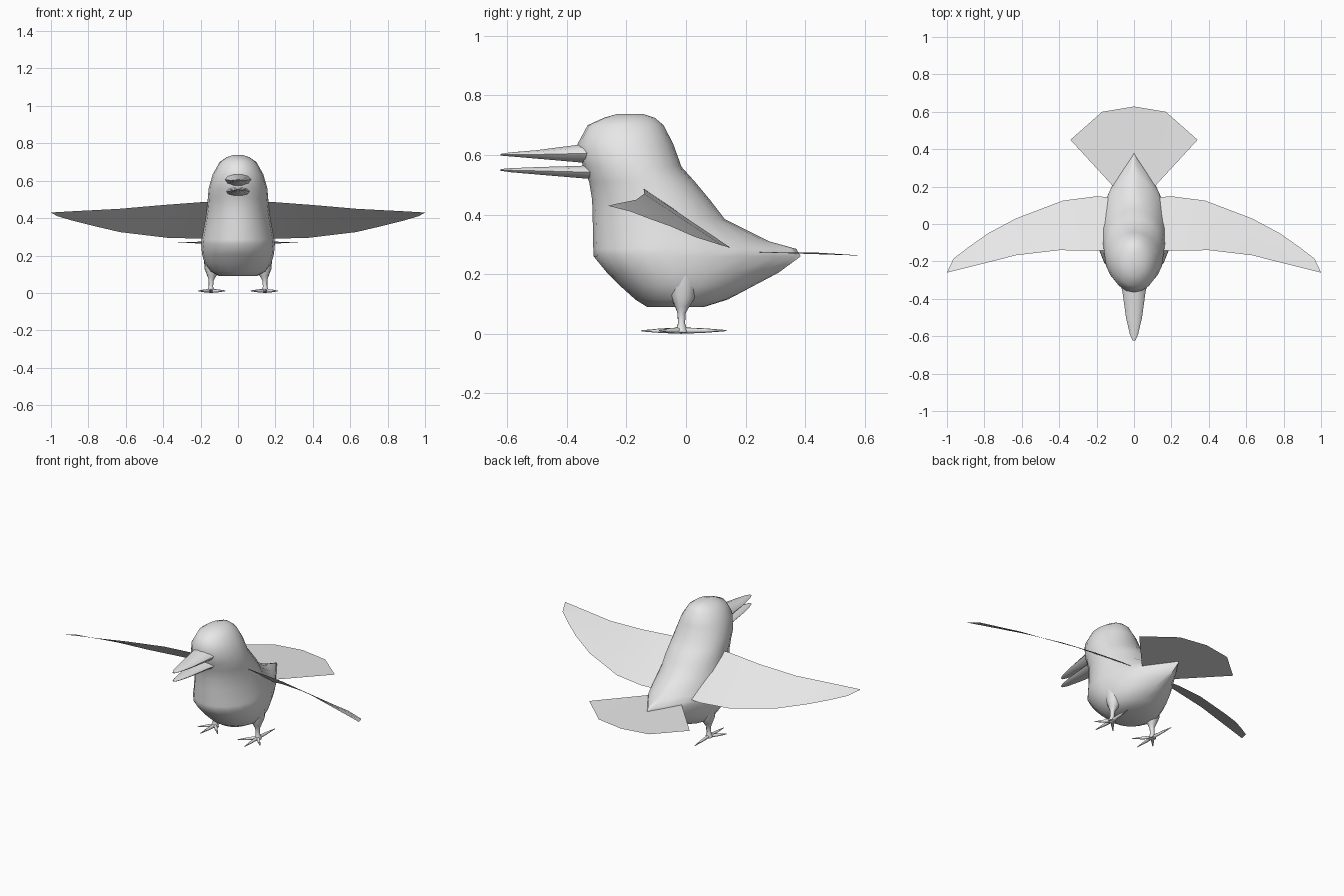
import bpy, bmesh, math
from mathutils import Vector

if "Cube" in bpy.data.objects:
    bpy.data.objects.remove(bpy.data.objects["Cube"])

grey = bpy.data.materials.new("plain_grey")
grey.diffuse_color = (0.8, 0.8, 0.8, 1)
grey.use_nodes = True
grey.node_tree.nodes["Principled BSDF"].inputs["Base Color"].default_value = grey.diffuse_color


def finish(name, bm, mirror=False, angle=60):
    bmesh.ops.recalc_face_normals(bm, faces=bm.faces)
    me = bpy.data.meshes.new(name)
    bm.to_mesh(me)
    bm.free()
    me.materials.append(grey)
    for p in me.polygons:
        p.use_smooth = True
    me.set_sharp_from_angle(angle=math.radians(angle))
    ob = bpy.data.objects.new(name, me)
    bpy.context.collection.objects.link(ob)
    if mirror:
        ob.modifiers.new("mirror", 'MIRROR')
    return ob


def loft(bm, rings):
    """Skin closed rings of points and cap both ends."""
    vs = [[bm.verts.new(p) for p in r] for r in rings]
    n = len(vs[0])
    for a, b in zip(vs, vs[1:]):
        for i in range(n):
            j = (i + 1) % n
            bm.faces.new((a[i], a[j], b[j], b[i]))
    bm.faces.new(vs[0])
    bm.faces.new(vs[-1])


def tube(bm, stations, n=8):
    """Round tube through (point, radius) stations."""
    axis = (Vector(stations[-1][0]) - Vector(stations[0][0])).normalized()
    side = axis.orthogonal().normalized()
    up = axis.cross(side)
    loft(bm, [[Vector(p) + r * (side * math.cos(a) + up * math.sin(a))
               for a in (2 * math.pi * i / n for i in range(n))]
              for p, r in stations])


def sheet(name, pairs):
    """Thin surface between two edges, mirrored in x."""
    bm = bmesh.new()
    rows = [[bm.verts.new(Vector(a).lerp(Vector(b), k / 2)) for k in range(3)]
            for a, b in pairs]
    for r, s in zip(rows, rows[1:]):
        for k in range(2):
            bm.faces.new((r[k], r[k + 1], s[k + 1], s[k]))
    bmesh.ops.remove_doubles(bm, verts=bm.verts, dist=0.001)
    return finish(name, bm, mirror=True)


# Body and head: z, front y, widest y, back y, half width, rear taper
slices = [
    (.09, -.13, -.03, .06, .10, 1), (.115, -.17, -.02, .14, .15, 1),
    (.16, -.22, -.03, .225, .178, 1.4), (.205, -.265, -.04, .31, .192, 2),
    (.26, -.31, -.06, .385, .197, 2.4), (.285, -.311, -.06, .37, .195, 2.4),
    (.31, -.312, -.06, .28, .19, 1.8), (.385, -.313, -.08, .13, .176, 1.2),
    (.45, -.315, -.10, .08, .166, 1), (.51, -.325, -.14, .03, .161, 1),
    (.56, -.345, -.17, -.015, .157, 1), (.635, -.365, -.19, -.042, .135, 1),
    (.70, -.33, -.20, -.075, .098, 1), (.725, -.275, -.20, -.105, .062, 1),
    (.738, -.23, -.19, -.145, .025, 1)]
N = 20
rings = []
for z, yf, yc, yb, w, p in slices:
    ring = []
    for i in range(N):
        a = 2 * math.pi * i / N
        c, s = math.cos(a), math.sin(a)
        x = w * math.copysign(abs(c) ** (p if s > 0 else 1), c)
        ring.append((x, yc + s * ((yb - yc) if s > 0 else (yc - yf)), z))
    rings.append(ring)
bm = bmesh.new()
loft(bm, rings)
finish("body", bm)


# Beak halves: y, centre z, half width, half height
def beak(name, rows):
    bm = bmesh.new()
    loft(bm, [[(rx * math.cos(a), y, z + rz * math.sin(a))
               for a in (2 * math.pi * i / 10 for i in range(10))]
              for y, z, rx, rz in rows])
    finish(name, bm)


beak("upper_beak", [(-.28, .608, .085, .038), (-.36, .605, .062, .031),
                    (-.50, .602, .043, .015), (-.59, .602, .022, .007),
                    (-.622, .601, .008, .003)])
beak("lower_beak", [(-.28, .541, .075, .026), (-.35, .543, .055, .022),
                    (-.50, .547, .038, .013), (-.59, .549, .020, .007),
                    (-.622, .55, .008, .003)])

# Wings: leading edge and trailing edge points
sheet("wings", [
    ((.09, -.14, .488), (.09, .14, .29)), ((.20, -.142, .485), (.20, .148, .29)),
    ((.40, -.14, .47), (.38, .125, .295)), ((.63, -.167, .45), (.63, .03, .325)),
    ((.78, -.205, .442), (.78, -.05, .36)), ((.88, -.23, .437), (.88, -.12, .385)),
    ((.965, -.251, .432), (.965, -.185, .41)), ((1, -.26, .43), (.998, -.255, .428))])

# Tail fan: root edge and rear edge points
sheet("tail_fan", [
    ((0, .20, .275), (0, .628, .262)), ((.06, .20, .275), (.17, .60, .262)),
    ((.11, .20, .275), (.34, .45, .272))])

# Legs, flared into the belly
bm = bmesh.new()
tube(bm, [((.130, -.01, .20), .055), ((.137, -.01, .125), .042),
          ((.141, -.013, .09), .024), ((.143, -.015, .07), .014),
          ((.145, -.015, .035), .012), ((.145, -.015, .018), .018),
          ((.145, -.015, .004), .022)], 10)
finish("legs", bm, mirror=True)

# Toes: three forward, one back
bm = bmesh.new()
root = Vector((.145, -.015, .011))
for tip in ((.212, -.09, .011), (.150, -.15, .010), (.068, -.10, .011), (.155, .135, .011)):
    tip = Vector(tip)
    tube(bm, [(root, .011), (root.lerp(tip, .5), .008), (tip, .002)], 6)
finish("toes", bm, mirror=True)
